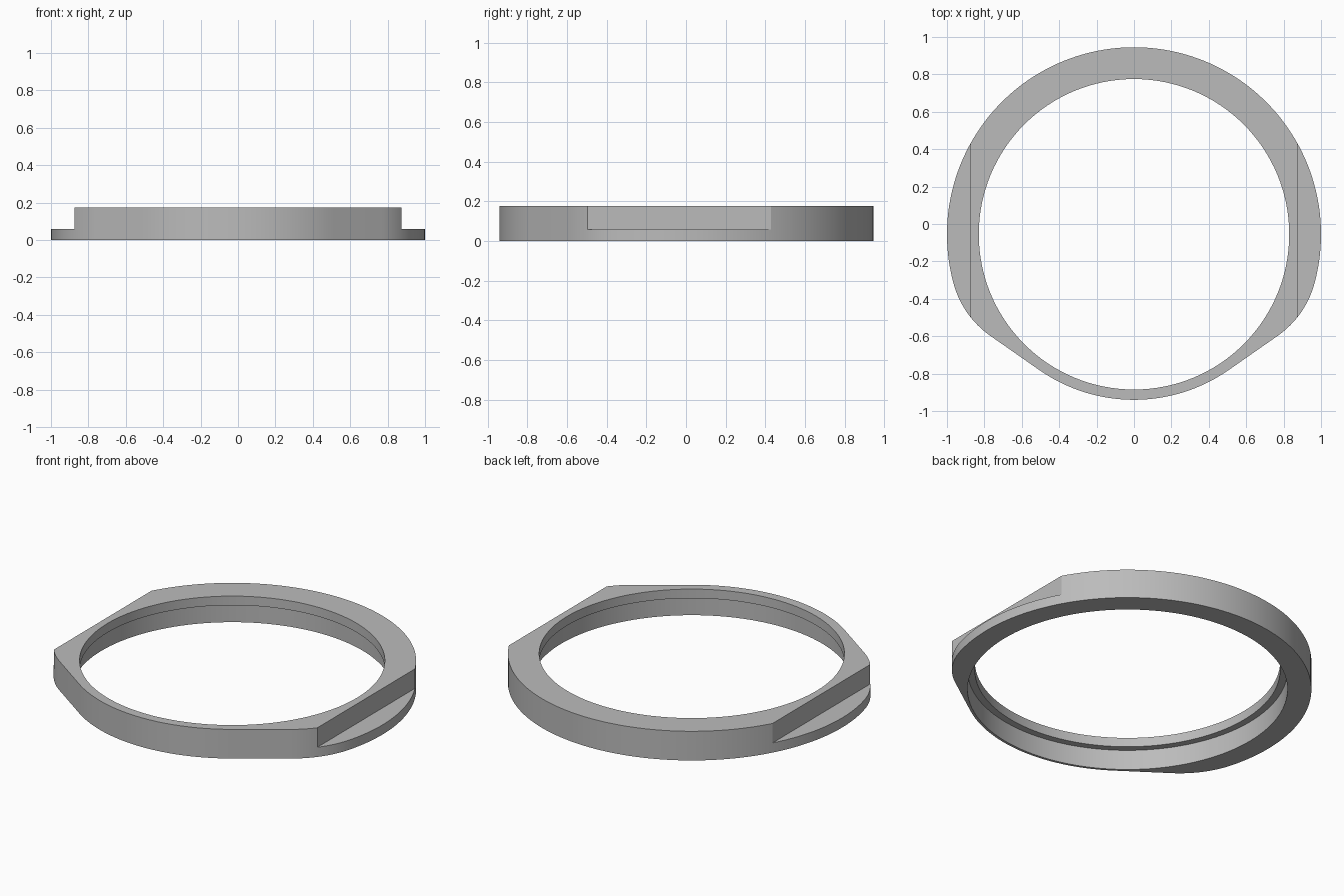
import bpy, bmesh
from math import sin, cos, radians
from mathutils import Vector

cube = bpy.data.objects.get("Cube")
if cube:
    bpy.data.objects.remove(cube, do_unlink=True)

CENTRE = Vector((0, -0.055))
HEIGHT, FLANGE_Z, LIP_Z = 0.175, 0.058, 0.12
FLAT_X = 0.875

grey = bpy.data.materials.new("light grey")
grey.use_nodes = True
colour = (0.5, 0.5, 0.5, 1)
grey.diffuse_color = colour
grey.node_tree.nodes["Principled BSDF"].inputs["Base Color"].default_value = colour


def arc(centre, radius, start, end, steps):
    angles = [radians(start + (end - start) * i / steps) for i in range(steps + 1)]
    return [centre + radius * Vector((cos(a), sin(a))) for a in angles]


def prism(name, points, bottom, top):
    """Extrude a closed outline between two heights."""
    bm = bmesh.new()
    face = bm.faces.new([bm.verts.new((p.x, p.y, bottom)) for p in points])
    side = bmesh.ops.extrude_face_region(bm, geom=[face])["geom"]
    verts = [v for v in side if isinstance(v, bmesh.types.BMVert)]
    bmesh.ops.translate(bm, verts=verts, vec=(0, 0, top - bottom))
    bmesh.ops.recalc_face_normals(bm, faces=bm.faces)
    mesh = bpy.data.meshes.new(name)
    bm.to_mesh(mesh)
    bm.free()
    mesh.materials.append(grey)
    obj = bpy.data.objects.new(name, mesh)
    bpy.context.collection.objects.link(obj)
    return obj


# Outline: large back arc, tighter shoulders, straight flanks, slim front arc
shoulder_start, flank = -15.4, -55
shoulder_centre = CENTRE + 0.5 * Vector((cos(radians(shoulder_start)), sin(radians(shoulder_start))))
half = arc(CENTRE, 1, 90, shoulder_start, 48)
half += arc(shoulder_centre, 0.5, shoulder_start, flank, 16)[1:]
half += arc(CENTRE, 0.885, flank, -90, 18)
outline = half + [Vector((-p.x, p.y)) for p in reversed(half[1:-1])]
ring = prism("ring_body", outline, 0, HEIGHT)

# Cutters: through bore, wider lower bore, and the two side flats
circle = lambda r: arc(CENTRE, r, 0, 360, 128)[:-1]
cutters = [prism("bore_cutter", circle(0.83), -0.1, 0.3),
           prism("lower_bore_cutter", circle(0.87), -0.1, LIP_Z)]
for side, name in ((1, "left_flat_cutter"), (-1, "right_flat_cutter")):
    box = [Vector((side * x, y)) for x, y in ((FLAT_X, -1), (1.2, -1), (1.2, 1), (FLAT_X, 1))]
    cutters.append(prism(name, box, FLANGE_Z, 0.3))

bpy.context.view_layer.objects.active = ring
ring.select_set(True)
for cutter in cutters:
    cutter.hide_render = True
    mod = ring.modifiers.new(cutter.name, "BOOLEAN")
    mod.operation, mod.solver, mod.object = "DIFFERENCE", "EXACT", cutter
    bpy.ops.object.modifier_apply(modifier=mod.name)
    bpy.data.objects.remove(cutter, do_unlink=True)

bpy.ops.object.shade_smooth_by_angle(angle=radians(25))
